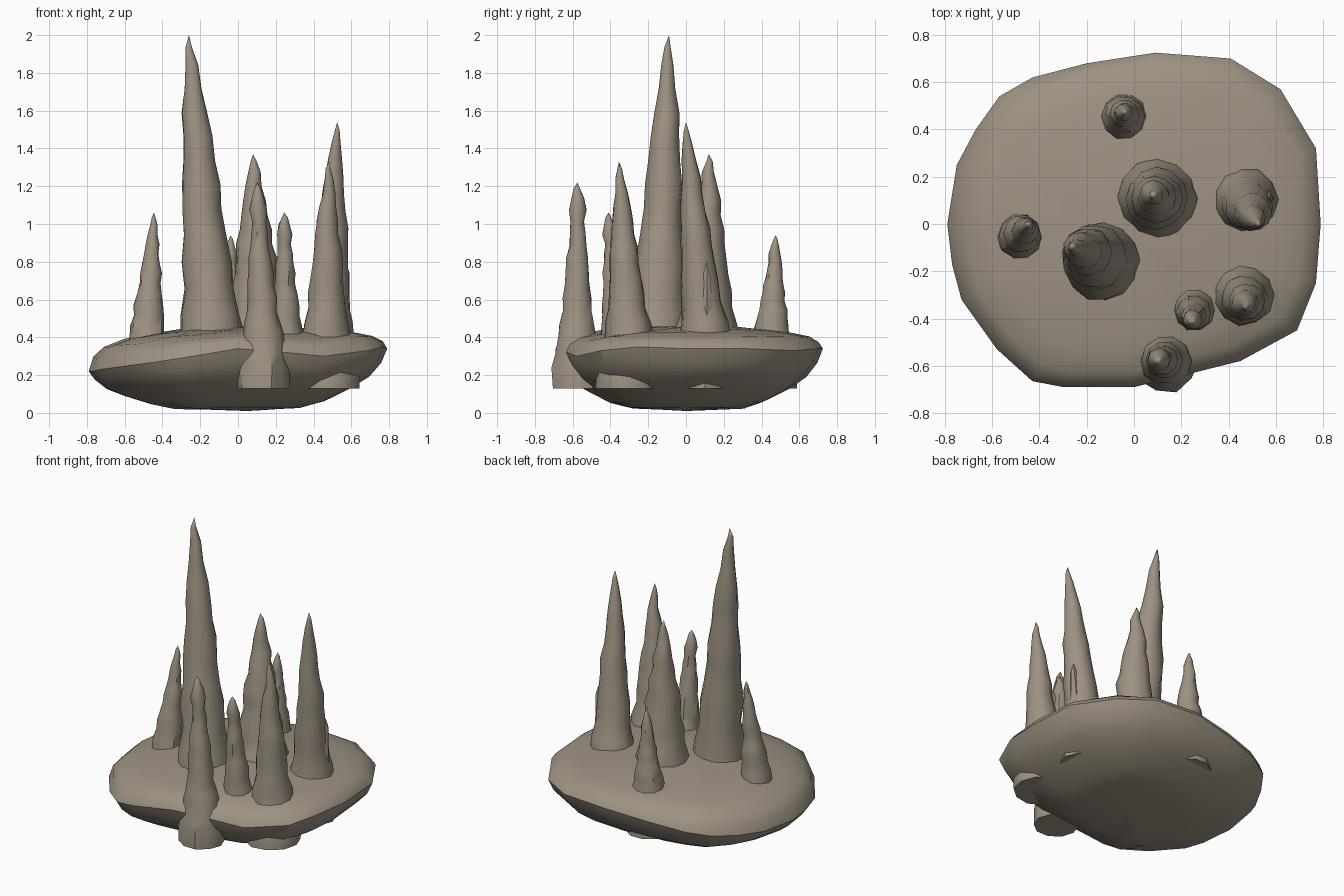
import bpy, bmesh, math, random
from mathutils import Vector

if "Cube" in bpy.data.objects:
    bpy.data.objects.remove(bpy.data.objects["Cube"])

random.seed(4)
stone = bpy.data.materials.new("stone")
stone.diffuse_color = (0.34, 0.29, 0.225, 1)
stone.use_nodes = True
stone.node_tree.nodes["Principled BSDF"].inputs["Base Color"].default_value = stone.diffuse_color


def loft(name, rings, bottom, top, angle):
    """Skin a stack of equal-sized rings and close both ends with a fan."""
    bm = bmesh.new()
    loops = [[bm.verts.new(p) for p in ring] for ring in rings]
    n = len(loops[0])
    for a, b in zip(loops, loops[1:]):
        for i in range(n):
            j = (i + 1) % n
            bm.faces.new((a[i], a[j], b[j], b[i]))
    lo, hi = bm.verts.new(bottom), bm.verts.new(top)
    for i in range(n):
        j = (i + 1) % n
        bm.faces.new((loops[0][j], loops[0][i], lo))
        bm.faces.new((loops[-1][i], loops[-1][j], hi))
    bmesh.ops.recalc_face_normals(bm, faces=bm.faces)
    mesh = bpy.data.meshes.new(name)
    bm.to_mesh(mesh)
    bm.free()
    mesh.materials.append(stone)
    ob = bpy.data.objects.new(name, mesh)
    bpy.context.collection.objects.link(ob)
    bpy.ops.object.select_all(action='DESELECT')
    ob.select_set(True)
    bpy.context.view_layer.objects.active = ob
    bpy.ops.object.shade_smooth_by_angle(angle=math.radians(angle))
    return ob


# Rock slab: rim outline (x, y, z), counter-clockwise, with a tilted edge
rim = [(.79, 0, .34), (.77, .32, .34), (.62, .57, .33), (.41, .70, .34), (.09, .725, .34),
       (-.2, .68, .31), (-.43, .62, .28), (-.57, .54, .26), (-.67, .40, .24), (-.75, .25, .23),
       (-.79, 0, .22), (-.77, -.17, .22), (-.73, -.32, .23), (-.58, -.53, .25),
       (-.43, -.665, .27), (-.3, -.69, .29), (0, -.69, .34), (.25, -.63, .32),
       (.45, -.58, .30), (.69, -.45, .33), (.77, -.25, .35)]
TOP, BOTTOM = .46, .02
# (scale of outline, share of the way from rim to bottom or top)
under = [(.2, 1), (.42, .98), (.58, .87), (.76, .65), (.88, .46), (.96, .22)]
over = [(.97, .3), (.9, .53), (.76, .7), (.6, .82), (.35, .94)]


def slab_ring(s, share, target):
    ring = []
    for x, y, z in rim:
        bump = random.uniform(-.005, .005)
        ring.append((x * s, y * s, z + (target - z) * share + bump))
    return ring


rings = [slab_ring(s, k, BOTTOM) for s, k in under] + [rim]
rings += [slab_ring(s, k, TOP) for s, k in over]
loft("rock_slab", rings, (.05, 0, .01), (0, 0, TOP), 35)

# Spire profile: (share of height above the slab, share of foot radius)
profile = [(0, 1), (.06, .92), (.15, .80), (.24, .79), (.33, .67), (.42, .60), (.5, .57),
           (.58, .48), (.66, .42), (.74, .37), (.82, .27), (.9, .19), (.96, .10)]


def spire(name, foot, radius, tip, flare=1.35, sides=11, blunt=1.0):
    """Knobbly tapering spire that leans from its foot on the slab to its tip."""
    base, end = Vector((*foot, .42)), Vector(tip)
    levels = [(Vector((*foot, .13)), radius * flare), (Vector((*foot, .24)), radius * flare),
              (Vector((*foot, .31)), radius * (1 + flare) / 2)]
    for t, r in profile:
        wobble = Vector((random.uniform(-1, 1), random.uniform(-1, 1), 0)) * radius * .04
        r *= radius * random.uniform(.95, 1.06)
        if t > .8:
            r *= blunt
        levels.append((base.lerp(end, t) + wobble, r))
    rings = []
    for c, r in levels:
        ring = []
        for i in range(sides):
            a = math.tau * i / sides
            q = r * random.uniform(.95, 1.05)
            ring.append((c.x + q * math.cos(a), c.y + q * math.sin(a), c.z))
        rings.append(ring)
    loft(name, rings, levels[0][0], end, 40)


spire("tall_spire", (-.14, -.155), .172, (-.26, -.09, 2.0), 1.1, 13)
spire("middle_spire", (.1, .11), .168, (.08, .12, 1.37), 1.1, 12)
spire("right_spire", (.475, .10), .132, (.525, 0, 1.54), 1.15)
spire("front_right_spire", (.465, -.30), .125, (.48, -.355, 1.33), 1.42)
spire("short_front_spire", (.255, -.365), .092, (.245, -.41, 1.06), 1.2, 10, 1.7)
spire("front_spire", (.135, -.575), .1, (.1, -.575, 1.22), 1.4, 10, 1.7)
spire("left_spire", (-.48, -.055), .095, (-.445, 0, 1.06), 1.3, 10)
spire("back_spire", (-.04, .455), .1, (-.04, .475, .94), 1.42, 10, 1.1)


# Small stone nub growing from the side of the right spire
def circle(x, y, z, r):
    return [(x + r * math.cos(math.tau * i / 6), y + r * math.sin(math.tau * i / 6), z)
            for i in range(6)]


loft("side_nub", [circle(.55, .11, .42, .05), circle(.56, .11, .62, .03), circle(.57, .11, .74, .02)],
     (.55, .11, .42), (.572, .11, .80), 40)
